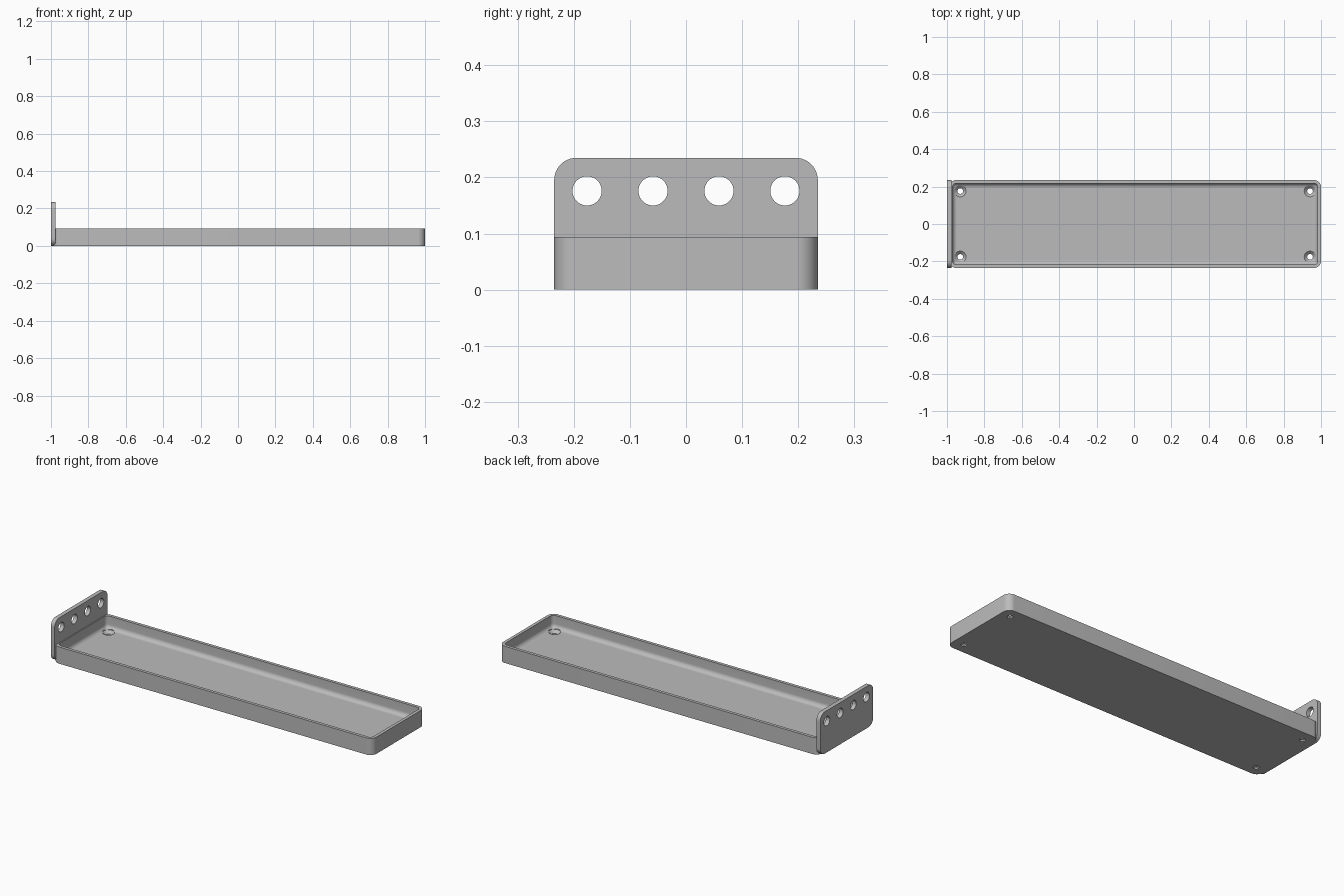
import bpy, bmesh, math
from mathutils import Matrix, Vector

if "Cube" in bpy.data.objects:
    bpy.data.objects.remove(bpy.data.objects["Cube"], do_unlink=True)

# Main dimensions
HALF_W = 0.235
TRAY_L, TRAY_R, TRAY_H = -0.988, 1.0, 0.094
WALL, FLOOR, FILLET, CORNER = 0.0176, 0.0235, 0.024, 0.038
PLATE_H, PLATE_T, PLATE_R = 0.235, 0.0235, 0.04

grey = bpy.data.materials.new("plain grey")
grey.use_nodes = True
GREY = (0.5, 0.5, 0.5, 1)
grey.diffuse_color = GREY
grey.node_tree.nodes["Principled BSDF"].inputs["Base Color"].default_value = GREY


def rounded_rect(hx, hy, r, steps=10):
    """Counter-clockwise outline of a rounded rectangle."""
    pts = []
    for k, (sx, sy) in enumerate([(1, 1), (-1, 1), (-1, -1), (1, -1)]):
        for i in range(steps + 1):
            a = math.pi / 2 * (k + i / steps)
            pts.append((sx * (hx - r) + r * math.cos(a), sy * (hy - r) + r * math.sin(a)))
    return pts


def loft(name, rings, matrix):
    """Skin a stack of (outline, z) rings and cap both ends."""
    bm = bmesh.new()
    loops = [[bm.verts.new((x, y, z)) for x, y in pts] for pts, z in rings]
    for a, b in zip(loops, loops[1:]):
        for i in range(len(a)):
            j = (i + 1) % len(a)
            bm.faces.new((a[i], a[j], b[j], b[i]))
    bm.faces.new(loops[0][::-1])
    bm.faces.new(loops[-1])
    bm.transform(matrix)
    bmesh.ops.recalc_face_normals(bm, faces=bm.faces[:])
    mesh = bpy.data.meshes.new(name)
    bm.to_mesh(mesh)
    bm.free()
    mesh.materials.append(grey)
    ob = bpy.data.objects.new(name, mesh)
    bpy.context.collection.objects.link(ob)
    return ob


def circle(r, n=40):
    return [(r * math.cos(2 * math.pi * i / n), r * math.sin(2 * math.pi * i / n)) for i in range(n)]


def drill(target, cutters):
    """Cut the holes, remove the cutters and shade the part."""
    bpy.ops.object.select_all(action='DESELECT')
    bpy.context.view_layer.objects.active = target
    target.select_set(True)
    for cutter in cutters:
        cutter.hide_render = True
        mod = target.modifiers.new("hole", 'BOOLEAN')
        mod.operation, mod.solver, mod.object = 'DIFFERENCE', 'EXACT', cutter
        bpy.ops.object.modifier_apply(modifier=mod.name)
        bpy.data.objects.remove(cutter, do_unlink=True)
    bpy.ops.object.shade_smooth_by_angle(angle=math.radians(35))


# Tray: outer wall, rim, inner wall, then a rounded transition to the floor
mid, half_l = (TRAY_L + TRAY_R) / 2, (TRAY_R - TRAY_L) / 2


def inset(d):
    return rounded_rect(half_l - d, HALF_W - d, max(CORNER - d, 0.002))


rings = [(inset(0), 0), (inset(0), TRAY_H), (inset(WALL), TRAY_H)]
for i in range(9):
    a = math.pi / 2 * i / 8
    rings.append((inset(WALL + FILLET * (1 - math.cos(a))), FLOOR + FILLET * (1 - math.sin(a))))
tray = loft("tray", rings, Matrix.Translation((mid, 0, 0)))

# Countersunk screw holes in the tray corners
screws = []
for sx in (-1, 1):
    for sy in (-1, 1):
        place = Matrix.Translation((mid + sx * (half_l - 0.059), sy * 0.176, 0))
        profile = [(0.015, -0.02), (0.015, 0.008), (0.031, FLOOR), (0.031, 0.06)]
        screws.append(loft("screw_cutter", [(circle(r), z) for r, z in profile], place))
drill(tray, screws)

# Upright end plate, extruded along x
stand = Matrix(((0, 0, 1, -1), (1, 0, 0, 0), (0, 1, 0, PLATE_H / 2), (0, 0, 0, 1)))
outline = rounded_rect(HALF_W, PLATE_H / 2, PLATE_R)
plate = loft("end_plate", [(outline, 0), (outline, PLATE_T)], stand)

# Row of four round holes through the plate
pegs = []
for i in range(4):
    shift = Matrix.Translation(Vector((0, (i - 1.5) * 0.1175, 0.176 - PLATE_H / 2)))
    pegs.append(loft("hole_cutter", [(circle(0.026), -0.05), (circle(0.026), 0.08)], shift @ stand))
drill(plate, pegs)
